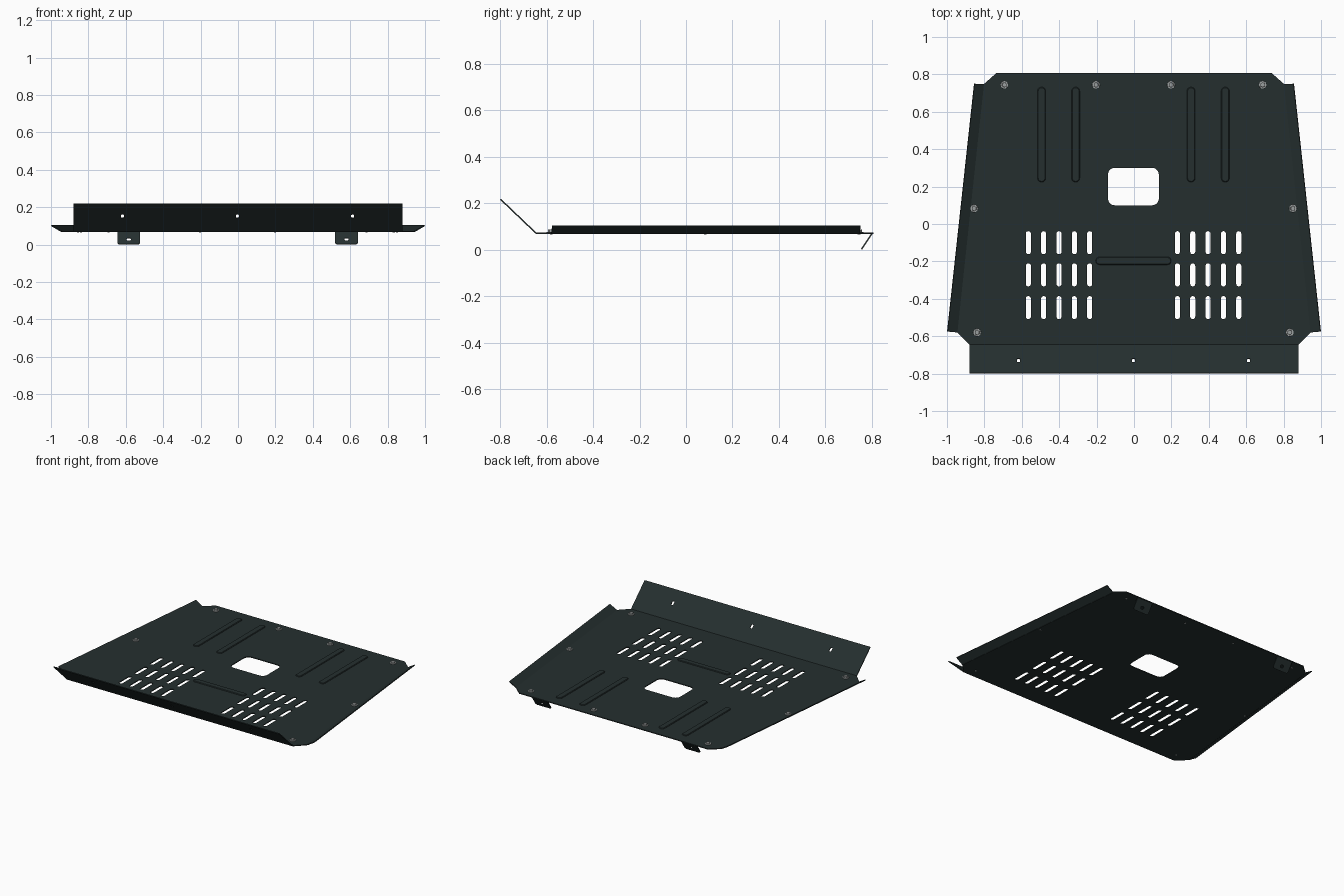
import bpy
import bmesh
from math import sin, cos, pi, atan2, hypot
from mathutils import Matrix, Vector

if "Cube" in bpy.data.objects:
    bpy.data.objects.remove(bpy.data.objects["Cube"], do_unlink=True)


def material(name, rgb):
    m = bpy.data.materials.new(name)
    m.use_nodes = True
    m.diffuse_color = (*rgb, 1)
    m.node_tree.nodes["Principled BSDF"].inputs["Base Color"].default_value = (*rgb, 1)
    return m


STEEL = material("dark painted steel", (0.018, 0.028, 0.028))
ZINC = material("zinc grey", (0.33, 0.35, 0.35))
THICK = 0.006
PLATE_Z = 0.071
TOP = PLATE_Z + THICK / 2


def rounded(cx, cy, w, h, r, steps=5):
    """Rounded rectangle loop; r of half the width gives a slot."""
    pts = []
    for q, (sx, sy) in enumerate(((1, 1), (-1, 1), (-1, -1), (1, -1))):
        for i in range(steps + 1):
            a = (q + i / steps) * pi / 2
            pts.append((cx + sx * (w / 2 - r) + r * cos(a),
                        cy + sy * (h / 2 - r) + r * sin(a)))
    return pts


def add_object(name, mesh, mat, matrix=Matrix()):
    mesh.materials.clear()
    mesh.materials.append(mat)
    obj = bpy.data.objects.new(name, mesh)
    obj.matrix_world = matrix
    bpy.context.collection.objects.link(obj)
    return obj


def sheet(name, loops, matrix, half=THICK / 2, bevel=0.0):
    """Flat sheet: first loop is the outline, the rest are holes."""
    curve = bpy.data.curves.new(name, "CURVE")
    curve.dimensions = "2D"
    curve.fill_mode = "BOTH"
    curve.extrude = half
    curve.bevel_depth = bevel
    curve.bevel_resolution = 0
    for loop in loops:
        s = curve.splines.new("POLY")
        s.points.add(len(loop) - 1)
        for p, (x, y) in zip(s.points, loop):
            p.co = (x, y, 0, 1)
        s.use_cyclic_u = True
    tmp = bpy.data.objects.new("tmp", curve)
    bpy.context.collection.objects.link(tmp)
    deps = bpy.context.evaluated_depsgraph_get()
    mesh = bpy.data.meshes.new_from_object(tmp.evaluated_get(deps))
    bpy.data.objects.remove(tmp, do_unlink=True)
    bpy.data.curves.remove(curve)
    bm = bmesh.new()
    bm.from_mesh(mesh)
    bmesh.ops.remove_doubles(bm, verts=bm.verts, dist=0.00005)
    bmesh.ops.recalc_face_normals(bm, faces=bm.faces)
    for f in bm.faces:
        f.smooth = False
    bm.to_mesh(mesh)
    bm.free()
    mesh.name = name
    return add_object(name, mesh, STEEL, matrix)


def mirrored(half):
    return half + [(-x, y) for x, y in reversed(half)]


# Base plate with window and vent slots
holes = [rounded(-0.003, 0.2, 0.272, 0.2, 0.036)]
for first in (-0.565, 0.232):
    for col in range(5):
        for y in (-0.1, -0.272, -0.447):
            holes.append(rounded(first + col * 0.082, y, 0.027, 0.123, 0.013))
outline = mirrored([(0.88, -0.645), (0.945, -0.58), (0.803, 0.748), (0.737, 0.806)])
sheet("base_plate", [outline] + holes, Matrix.Translation((0, 0, PLATE_Z)))

# Raised stiffening ribs
ribs = [(x, 0.478, 0.036, 0.5) for x in (-0.494, -0.312, 0.305, 0.488)]
ribs.append((-0.003, -0.197, 0.396, 0.034))
for i, (x, y, w, h) in enumerate(ribs):
    sheet(f"rib_{i + 1}", [rounded(x, y, w, h, min(w, h) / 2 - 0.0005)],
          Matrix.Translation((0, 0, TOP)), 0.001, 0.004)

# Front flap, bent upward
run, rise = 0.153, 0.146
length = hypot(run, rise)
flap_holes = [rounded(x, length * 0.56, 0.017, 0.028, 0.006) for x in (-0.618, -0.003, 0.613)]
flap_turn = Matrix.Rotation(pi, 4, "Z") @ Matrix.Rotation(atan2(rise, run), 4, "X")
sheet("front_flap", [mirrored([(0.88, 0), (0.88, length)])] +
      [[(-x, y) for x, y in loop] for loop in flap_holes],
      Matrix.Translation((0, -0.645, PLATE_Z)) @ flap_turn)

# Side flanges, bent upward along the slanted edges
for side, s in (("left", 1), ("right", -1)):
    bm = bmesh.new()
    corners = [(0.945, -0.58, PLATE_Z), (0.998, -0.575, 0.102),
               (0.854, 0.75, 0.102), (0.803, 0.748, PLATE_Z)]
    bm.faces.new([bm.verts.new((s * x, y, z)) for x, y, z in corners])
    mesh = bpy.data.meshes.new(f"{side}_flange")
    bm.to_mesh(mesh)
    bm.free()
    flange = add_object(f"{side}_flange", mesh, STEEL)
    mod = flange.modifiers.new("thickness", "SOLIDIFY")
    mod.thickness = THICK
    mod.offset = 0

# Rear mounting tabs, bent down and forward
tab_length = 0.083
tab_turn = Matrix.Rotation(atan2(0.069, 0.046), 4, "X") @ Matrix.Rotation(pi, 4, "Z")
for side, x in (("left", 0.58), ("right", -0.584)):
    body = [(-0.061, 0), (0.061, 0)] + rounded(0, 0.05, 0.122, 0.066, 0.014)[:12]
    sheet(f"{side}_rear_tab", [body, rounded(0, 0.052, 0.024, 0.018, 0.008)],
          Matrix.Translation((x, 0.801, PLATE_Z)) @ tab_turn)

# Bolts: washer, hex head and a flush shank end under the plate
spots = [(x, 0.744) for x in (-0.693, -0.203, 0.198, 0.688)]
spots += [(-0.855, 0.083), (0.85, 0.083), (-0.839, -0.58), (0.833, -0.58)]
for i, (x, y) in enumerate(spots):
    bm = bmesh.new()
    for sides, r1, r2, z0, z1 in ((20, 0.021, 0.02, TOP - 0.001, TOP + 0.003),
                                  (6, 0.014, 0.013, TOP + 0.002, TOP + 0.012),
                                  (10, 0.006, 0.006, TOP - THICK - 0.002, TOP)):
        bmesh.ops.create_cone(bm, cap_ends=True, segments=sides, radius1=r1, radius2=r2,
                              depth=z1 - z0, matrix=Matrix.Translation((x, y, (z0 + z1) / 2)))
    mesh = bpy.data.meshes.new(f"bolt_{i + 1}")
    bm.to_mesh(mesh)
    bm.free()
    add_object(f"bolt_{i + 1}", mesh, ZINC)
